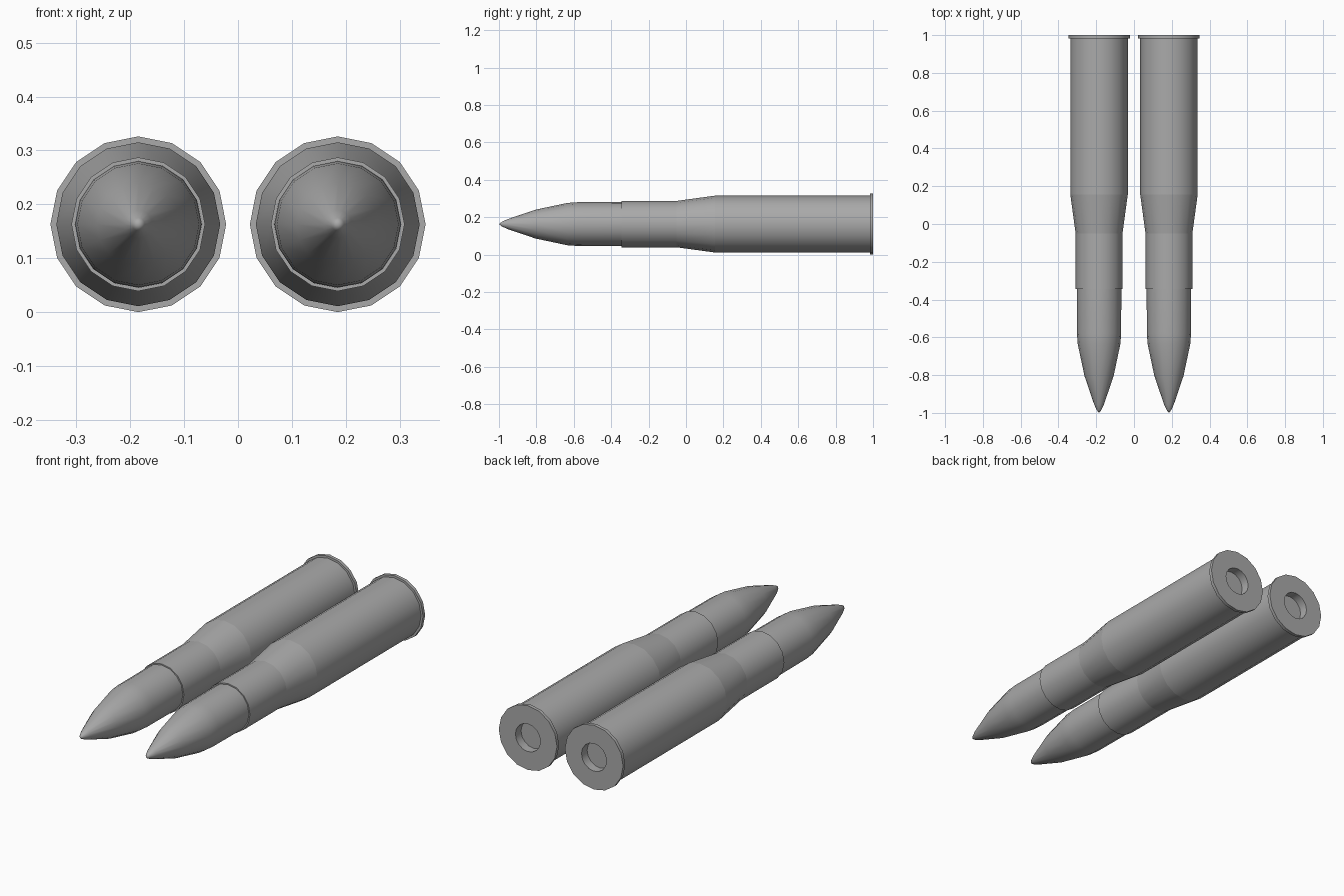
import bpy, bmesh, math

SIDES = 16
RADIUS = 0.163      # rim radius, also the height of the axis
SPACING = 0.185     # distance of each axis from the middle

cube = bpy.data.objects.get("Cube")
if cube:
    bpy.data.objects.remove(cube, do_unlink=True)

metal = bpy.data.materials.new("grey_metal")
metal.use_nodes = True
metal.diffuse_color = (0.4, 0.4, 0.4, 1)
metal.node_tree.nodes["Principled BSDF"].inputs["Base Color"].default_value = (0.4, 0.4, 0.4, 1)


def lathe(name, x, profile, crisp=()):
    """Turn (radius, y) points about the y axis; rings at crisp y stay sharp."""
    bm = bmesh.new()
    rings = []
    for r, y in profile:
        if r == 0:
            rings.append([bm.verts.new((0, y, 0))] * SIDES)
        else:
            angles = [2 * math.pi * i / SIDES for i in range(SIDES)]
            rings.append([bm.verts.new((r * math.cos(a), y, r * math.sin(a))) for a in angles])
    for a, b in zip(rings, rings[1:]):
        for i in range(SIDES):
            j = (i + 1) % SIDES
            corners = list(dict.fromkeys((a[i], a[j], b[j], b[i])))
            bm.faces.new(corners)
    bmesh.ops.recalc_face_normals(bm, faces=bm.faces)
    mesh = bpy.data.meshes.new(name)
    bm.to_mesh(mesh)
    bm.free()
    mesh.materials.append(metal)
    obj = bpy.data.objects.new(name, mesh)
    obj.location = (x, 0, RADIUS)
    bpy.context.collection.objects.link(obj)
    bpy.ops.object.select_all(action='DESELECT')
    obj.select_set(True)
    bpy.context.view_layer.objects.active = obj
    bpy.ops.object.shade_smooth_by_angle(angle=math.radians(30))
    for edge in mesh.edges:
        ya, yb = (mesh.vertices[v].co.y for v in edge.vertices)
        if abs(ya - yb) < 1e-5 and any(abs(ya - c) < 1e-4 for c in crisp):
            edge.use_edge_sharp = True


# Case: mouth, neck, shoulder, body, rim and recessed primer pocket
case = [(0, -0.345), (0.124, -0.345), (0.124, -0.05), (0.152, 0.155),
        (0.152, 0.983), (RADIUS, 0.983), (RADIUS, 1.0),
        (0.07, 1.0), (0.07, 0.955), (0, 0.955)]

# Projectile: short cylinder and curved nose
projectile = [(0, -0.33), (0.118, -0.33), (0.117, -0.58), (0.113, -0.635),
              (0.077, -0.805), (0.026, -0.955), (0.012, -0.985), (0, -1.0)]

for side, x in (("right", -SPACING), ("left", SPACING)):
    lathe(side + "_case", x, case, crisp=(-0.05, 0.155))
    lathe(side + "_projectile", x, projectile)
